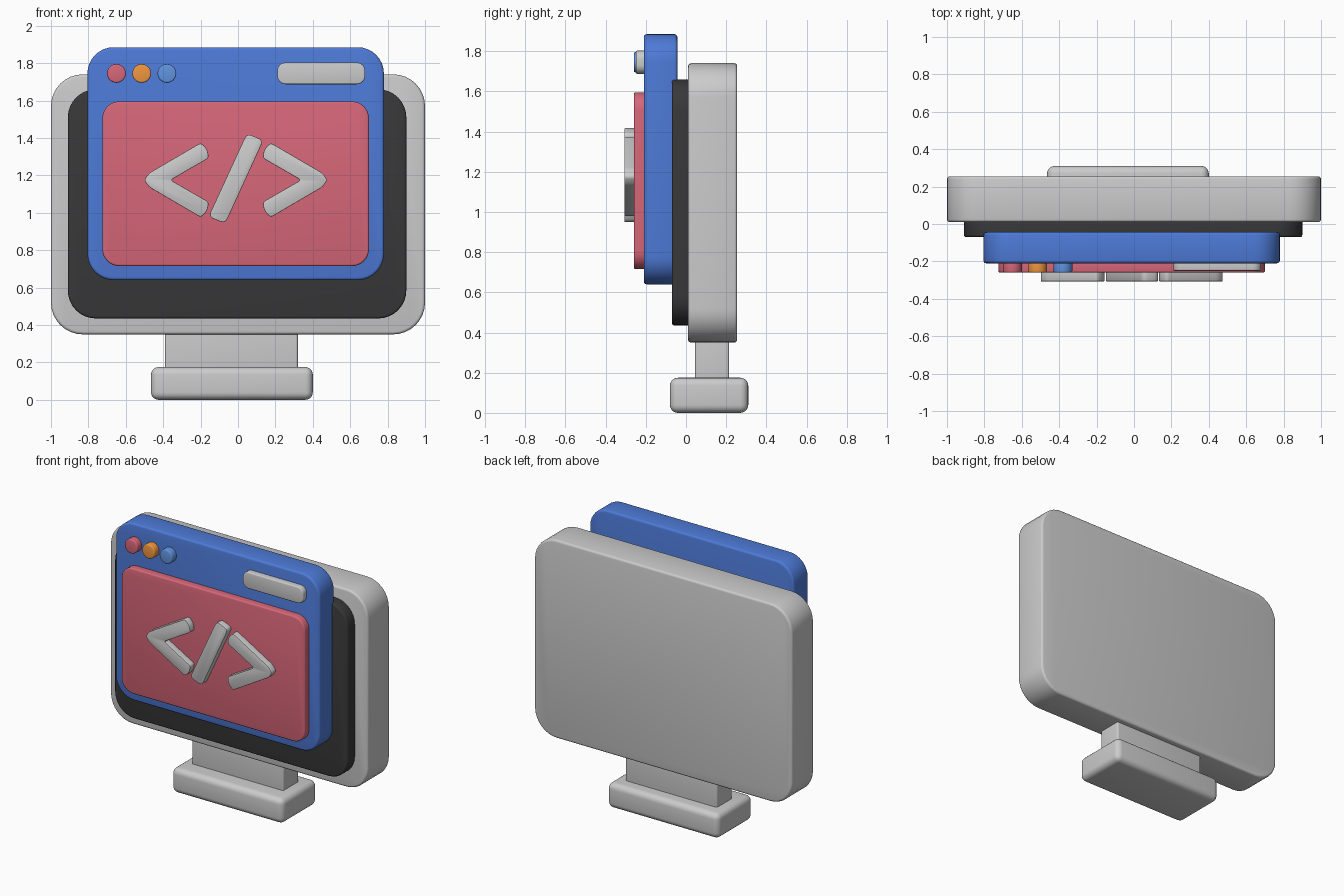
import bpy, bmesh
from math import sin, cos, pi, radians
from mathutils import Vector

if "Cube" in bpy.data.objects:
    bpy.data.objects.remove(bpy.data.objects["Cube"])


def material(name, rgb):
    m = bpy.data.materials.new(name)
    m.diffuse_color = (*rgb, 1)
    m.use_nodes = True
    m.node_tree.nodes["Principled BSDF"].inputs["Base Color"].default_value = m.diffuse_color
    return m


DARK = material("dark", (0.04, 0.04, 0.04))
BLUE = material("blue", (0.075, 0.195, 0.68))
PINK = material("pink", (0.68, 0.135, 0.19))
ORANGE = material("orange", (0.88, 0.31, 0.05))
SKY = material("sky", (0.12, 0.30, 0.75))


def rounded_rect(x0, x1, z0, z1, r, n=8):
    corners = [(x1 - r, z1 - r), (x0 + r, z1 - r), (x0 + r, z0 + r), (x1 - r, z0 + r)]
    return [(cx + r * cos(q * pi / 2 + i * pi / 2 / n), cz + r * sin(q * pi / 2 + i * pi / 2 / n))
            for q, (cx, cz) in enumerate(corners) for i in range(n + 1)]


def round_corners(points, r, n=4):
    # Replace each polygon corner with a short curved blend
    out = []
    pts = [Vector(p) for p in points]
    for i, p in enumerate(pts):
        a, b = pts[i - 1] - p, pts[(i + 1) % len(pts)] - p
        s, e = p + a.normalized() * r, p + b.normalized() * r
        for k in range(n + 1):
            t = k / n
            out.append(tuple(s * (1 - t) ** 2 + p * 2 * t * (1 - t) + e * t * t))
    return out


def slab(name, outline, y0, y1, bevel, mat=None, segments=3):
    # Extrude an x-z outline along y and soften both rims
    bm = bmesh.new()
    verts = [bm.verts.new((x, y0, z)) for x, z in outline]
    bmesh.ops.remove_doubles(bm, verts=verts, dist=1e-4)
    face = bm.faces.new(list(bm.verts))
    ext = bmesh.ops.extrude_face_region(bm, geom=[face])
    moved = [g for g in ext["geom"] if isinstance(g, bmesh.types.BMVert)]
    bmesh.ops.translate(bm, verts=moved, vec=(0, y1 - y0, 0))
    bmesh.ops.recalc_face_normals(bm, faces=bm.faces)
    rims = [e for e in bm.edges if abs(e.verts[0].co.y - e.verts[1].co.y) < 1e-5]
    bmesh.ops.bevel(bm, geom=rims, offset=bevel, segments=segments, profile=0.5, affect='EDGES')
    return finish(name, bm, mat)


def block(name, lo, hi, bevel):
    # Box with every edge rounded
    bm = bmesh.new()
    bmesh.ops.create_cube(bm, size=1)
    for v in bm.verts:
        v.co = [lo[i] if v.co[i] < 0 else hi[i] for i in range(3)]
    bmesh.ops.bevel(bm, geom=list(bm.edges), offset=bevel, segments=5, profile=0.5, affect='EDGES')
    return finish(name, bm, None)


def finish(name, bm, mat):
    bmesh.ops.recalc_face_normals(bm, faces=bm.faces)
    me = bpy.data.meshes.new(name)
    bm.to_mesh(me)
    bm.free()
    ob = bpy.data.objects.new(name, me)
    bpy.context.collection.objects.link(ob)
    if mat:
        me.materials.append(mat)
    bpy.ops.object.select_all(action='DESELECT')
    ob.select_set(True)
    bpy.context.view_layer.objects.active = ob
    bpy.ops.object.shade_smooth_by_angle(angle=radians(35))
    return ob


# Stand
block("stand_base", (-0.465, -0.08, 0.0), (0.40, 0.31, 0.175), 0.04)
block("stand_neck", (-0.39, 0.045, 0.14), (0.32, 0.215, 0.40), 0.012)

# Monitor and its dark screen
slab("monitor_body", rounded_rect(-1, 1, 0.35, 1.74, 0.17), 0.01, 0.255, 0.015)
slab("screen_panel", rounded_rect(-0.91, 0.90, 0.435, 1.66, 0.15), -0.07, 0.03, 0.012, DARK)

# Floating window with its content panel
slab("window_frame", rounded_rect(-0.805, 0.78, 0.64, 1.885, 0.14), -0.21, -0.043, 0.015, BLUE)
slab("content_panel", rounded_rect(-0.725, 0.70, 0.715, 1.595, 0.09), -0.26, -0.19, 0.01, PINK)

# Title bar buttons and address field
for label, x, mat in (("left", -0.65, PINK), ("middle", -0.515, ORANGE), ("right", -0.38, SKY)):
    slab("button_" + label, rounded_rect(x - 0.05, x + 0.05, 1.695, 1.795, 0.05), -0.26, -0.19, 0.008, mat)
slab("address_field", rounded_rect(0.21, 0.68, 1.687, 1.803, 0.045), -0.25, -0.19, 0.008)

# Chevron pair and slanted bar on the panel
ZC, XC = 1.175, -0.012
upper = [(-0.36, 0), (-0.155, 0.118), (-0.165, 0.165), (-0.198, 0.2), (-0.475, 0.038)]
outline = upper + [(-0.503, 0)] + [(x, -z) for x, z in reversed(upper[1:])]
chevron = [(x, z + ZC) for x, z in round_corners(outline, 0.017)]
slab("chevron_left", chevron, -0.307, -0.24, 0.004, segments=2)
slab("chevron_right", [(2 * XC - x, z) for x, z in chevron], -0.307, -0.24, 0.004, segments=2)
bar = [(0.047, 1.425), (0.136, 1.388), (-0.068, 0.942), (-0.158, 0.979)]
slab("slanted_bar", round_corners(bar, 0.03), -0.307, -0.24, 0.004, segments=2)
